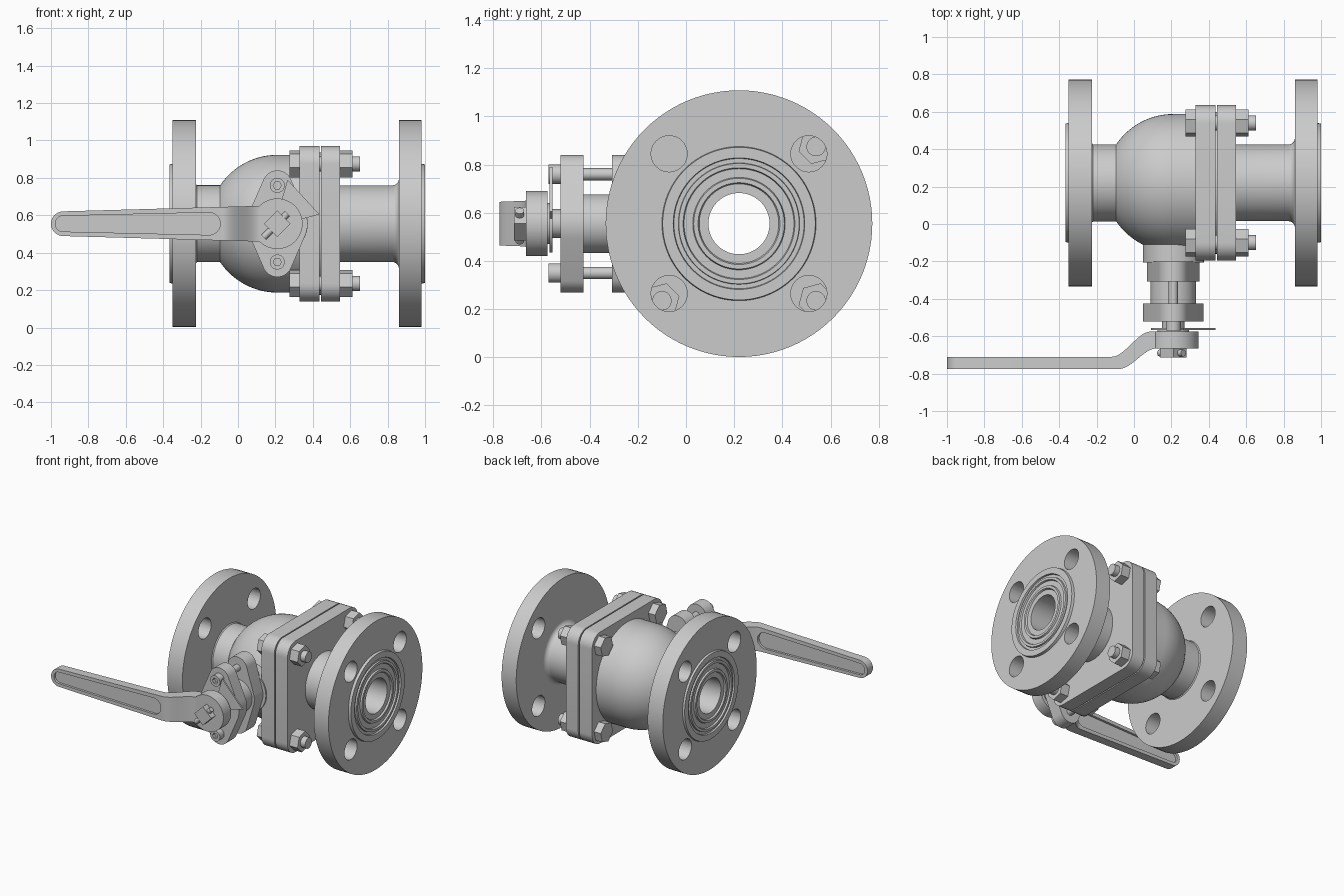
import bpy, bmesh, math
from mathutils import Vector, Matrix
from mathutils.geometry import convex_hull_2d

if "Cube" in bpy.data.objects:
    bpy.data.objects.remove(bpy.data.objects["Cube"])

CY, CZ = 0.22, 0.555      # bore axis (runs along x)
SX = 0.21                 # stem axis x (runs along y)
BORE = 0.127


def finish(name, bm, smooth=True):
    bmesh.ops.remove_doubles(bm, verts=bm.verts, dist=1e-5)
    bmesh.ops.recalc_face_normals(bm, faces=bm.faces)
    me = bpy.data.meshes.new(name)
    bm.to_mesh(me)
    bm.free()
    ob = bpy.data.objects.new(name, me)
    bpy.context.collection.objects.link(ob)
    if smooth:
        activate(ob)
        bpy.ops.object.shade_smooth_by_angle(angle=math.radians(30))
    return ob


def activate(ob):
    bpy.ops.object.select_all(action='DESELECT')
    ob.select_set(True)
    bpy.context.view_layer.objects.active = ob


def arc(cx, cy, r, a0=0, a1=360, n=48):
    """Points on an arc (the full circle leaves out the repeated end point)."""
    m = n if a1 - a0 == 360 else n - 1
    return [(cx + r * math.cos(math.radians(a0 + (a1 - a0) * i / m)),
             cy + r * math.sin(math.radians(a0 + (a1 - a0) * i / m))) for i in range(n)]


def hull(circles):
    pts = [Vector(p) for c in circles for p in arc(*c)]
    return [tuple(pts[i]) for i in convex_hull_2d(pts)]


def prism(name, outline, axis, a, b, smooth=True):
    """Extrude a 2D outline along an axis from a to b."""
    place = {'x': lambda u, v, t: (t, u, v),
             'y': lambda u, v, t: (u, t, v),
             'z': lambda u, v, t: (u, v, t)}[axis]
    bm = bmesh.new()
    lo = [bm.verts.new(place(u, v, a)) for u, v in outline]
    hi = [bm.verts.new(place(u, v, b)) for u, v in outline]
    bm.faces.new(lo)
    bm.faces.new(hi)
    for i in range(len(lo)):
        j = (i + 1) % len(lo)
        bm.faces.new((lo[i], lo[j], hi[j], hi[i]))
    return finish(name, bm, smooth)


def lathe(name, profile, n=96):
    """Turn a closed (x, radius) profile about the bore axis."""
    bm = bmesh.new()
    vs = [bm.verts.new((x, CY, CZ + r)) for x, r in profile]
    es = [bm.edges.new((vs[i], vs[(i + 1) % len(vs)])) for i in range(len(vs))]
    bmesh.ops.spin(bm, geom=vs + es, cent=(0, CY, CZ), axis=(1, 0, 0),
                   angle=2 * math.pi, steps=n, use_duplicate=False)
    return finish(name, bm)


def boolean(ob, cutters, op='DIFFERENCE'):
    activate(ob)
    for c in cutters:
        mod = ob.modifiers.new('cut', 'BOOLEAN')
        mod.operation, mod.object, mod.solver = op, c, 'EXACT'
        bpy.ops.object.modifier_apply(modifier=mod.name)
        bpy.data.objects.remove(c)
    activate(ob)
    bpy.ops.object.shade_smooth_by_angle(angle=math.radians(30))
    return ob


def face(x, s):
    """Grooved sealing face, from rim to bore; s is the outward direction."""
    d = x - 0.012 * s
    return [(x, 0.317), (x, 0.273), (d, 0.27), (d, 0.252), (x, 0.25), (x, 0.232),
            (d, 0.228), (d, 0.192), (x, 0.188), (x, 0.17), (d, 0.165), (d, BORE)]


CORNERS = [(a, b) for a in (-1, 1) for b in (-1, 1)]


def flange_holes(x0, x1):
    return [prism('hole', arc(CY + 0.29 * a, CZ + 0.29 * b, 0.075, n=40), 'x', x0, x1)
            for a, b in CORNERS]


# Body half: left pipe flange, pipe and ball housing
ball = [(SX - 0.368 * math.cos(t), 0.368 * math.sin(t))
        for t in [math.radians(34 + 56 * i / 20) for i in range(21)]]
body = lathe('valve_body', face(-0.365, -1)[::-1] +
             [(-0.35, 0.32), (-0.35, 0.5535), (-0.225, 0.5535), (-0.225, 0.212),
              (-0.218, 0.206)] + ball + [(0.34, 0.368), (0.34, BORE)])
boolean(body, flange_holes(-0.4, -0.2))

# End half: pipe with fillet and right flange
fillet = [(0.825 + 0.035 * math.sin(t), 0.24 - 0.035 * math.cos(t))
          for t in [math.radians(90 * i / 8) for i in range(9)]]
end = lathe('end_pipe', [(0.535, BORE), (0.535, 0.205)] + fillet +
            [(0.86, 0.5535), (0.98, 0.5535), (0.98, 0.32)] + face(1.0, 1))
boolean(end, flange_holes(0.8, 1.1))

# Square joint plates and gasket between them
square = hull([(CY + 0.32 * a, CZ + 0.32 * b, 0.095) for a, b in CORNERS])
for name, a, b in (('body_plate', 0.33, 0.436), ('end_plate', 0.445, 0.545)):
    boolean(prism(name, square, 'x', a, b),
            [prism('bore', arc(CY, CZ, BORE, n=96), 'x', a - 0.1, b + 0.1)])
lathe('gasket', [(0.43, BORE), (0.43, 0.38), (0.45, 0.38), (0.45, BORE)])

# Joint bolts, heads and nuts
for i, (a, b) in enumerate(CORNERS):
    y, z = CY + 0.32 * a, CZ + 0.32 * b
    hexagon = arc(y, z, 0.075, 15, 375, 6)
    prism(f'bolt_head_{i}', hexagon, 'x', 0.275, 0.332, False)
    prism(f'bolt_nut_{i}', hexagon, 'x', 0.543, 0.612, False)
    prism(f'bolt_shank_{i}', arc(y, z, 0.04, n=32), 'x', 0.34, 0.652)

# Stem neck, lower pad, packing sleeve and gland
def lozenge(r):
    return hull([(SX, CZ, r), (SX, CZ + 0.205, 0.08), (SX, CZ - 0.205, 0.08)])


prism('stem_neck', arc(SX, CZ, 0.163, n=64), 'y', -0.205, -0.03)
prism('stem_pad', lozenge(0.14), 'y', -0.307, -0.2)
prism('packing_sleeve', arc(SX, CZ, 0.122, n=64), 'y', -0.43, -0.3)
prism('gland_plate', lozenge(0.162), 'y', -0.52, -0.425)
for s in (-1, 1):
    z = CZ + 0.205 * s
    prism('gland_stud', arc(SX, z, 0.025, n=24), 'y', -0.43, -0.3)
    boolean(prism('gland_screw', arc(SX, z, 0.04, n=32), 'y', -0.57, -0.515),
            [prism('socket', arc(SX, z, 0.022, 0, 360, 6), 'y', -0.6, -0.545)])

# Stem, stop plate, square end and cross pin
prism('stem', arc(SX, CZ, 0.06, n=40), 'y', -0.58, -0.51)
prism('stop_plate', arc(SX, CZ, 0.12, 80, 370) + [(0.435, 0.605), (0.265, 0.79)],
      'y', -0.566, -0.555)
prism('stem_washer', arc(SX, CZ, 0.085, n=40), 'y', -0.577, -0.565)
prism('stem_square', arc(SX, CZ, 0.07, 0, 360, 4), 'y', -0.715, -0.57, False)
bm = bmesh.new()
bmesh.ops.create_cone(bm, cap_ends=True, segments=20, radius1=0.018, radius2=0.018, depth=0.18,
                      matrix=Matrix.Translation((0.2, -0.69, CZ - 0.01)) @
                      Matrix.Rotation(math.radians(45), 4, 'Y'))
finish('cross_pin', bm)

# Lever handle: cranked side profile trimmed to the plan outline
def crank(x, x0, x1, y0, y1):
    t = min(1, max(0, (x - x0) / (x1 - x0)))
    return y0 + (y1 - y0) * t * t * (3 - 2 * t)


steps = [-0.12 + 0.24 * i / 24 for i in range(25)]
xs = [-1.1] + steps + [0.5]
side = ([(x, crank(x, -0.12, 0.09, -0.71, -0.575)) for x in xs] +
        [(x, crank(x, -0.08, 0.12, -0.775, -0.665)) for x in reversed(xs)])
plan = arc(SX, CZ, 0.135, -135, 135) + arc(-0.934, CZ, 0.066, 93, 267, 24)
handle = prism('handle', side, 'z', 0.3, 0.8)
boolean(handle, [prism('plan', plan, 'y', -0.9, -0.5)], 'INTERSECT')
slot = hull([(-0.935, CZ, 0.042), (-0.155, CZ, 0.06)])
boolean(handle, [prism('slot', slot, 'y', -0.8, -0.758),
                 prism('slot', slot, 'y', -0.727, -0.69)])
